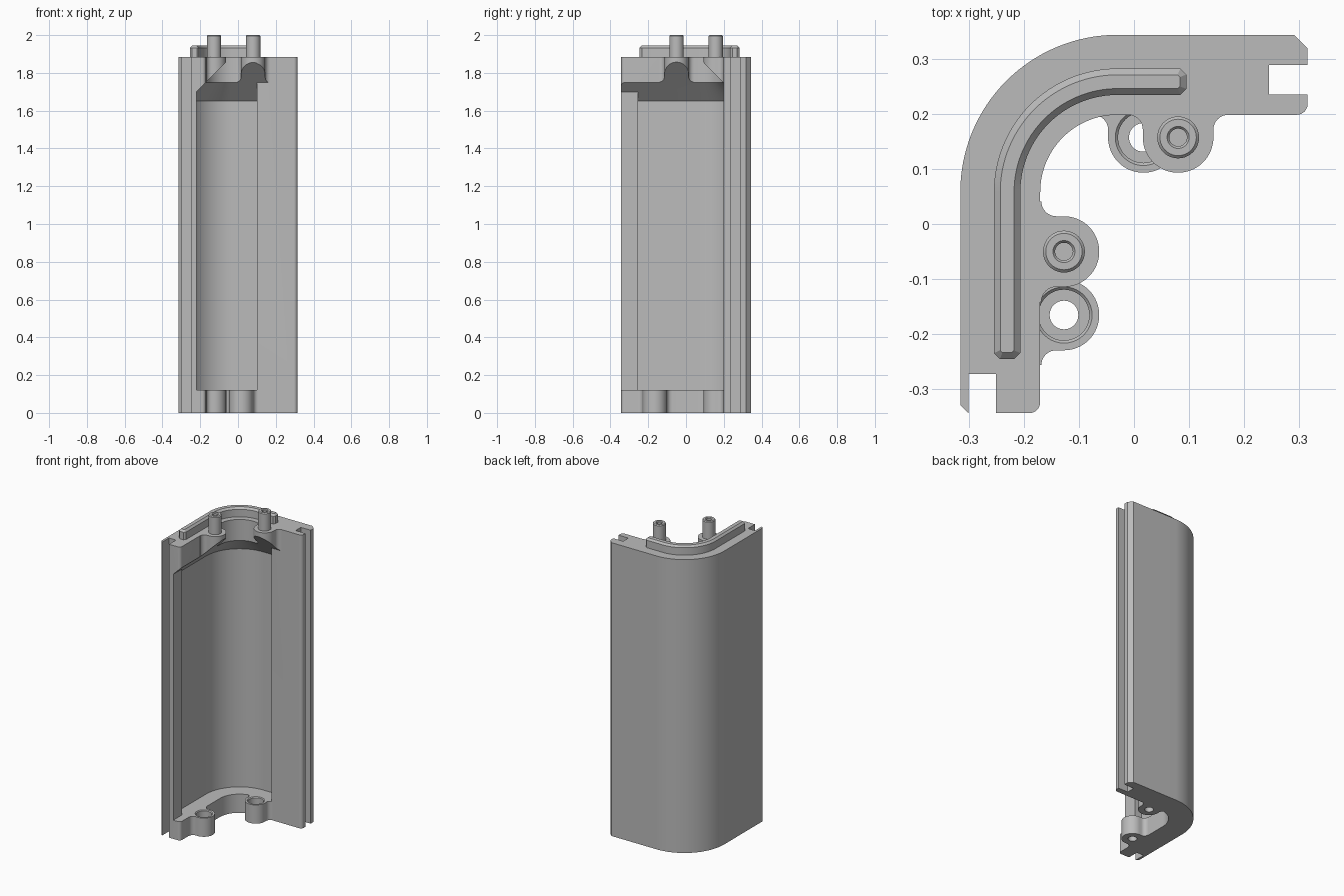
import bpy, bmesh
from math import cos, sin, radians

cube = bpy.data.objects.get("Cube")
if cube:
    bpy.data.objects.remove(cube, do_unlink=True)

grey = bpy.data.materials.new("plain grey")
grey.use_nodes = True
grey.diffuse_color = (0.5, 0.5, 0.5, 1)
grey.node_tree.nodes["Principled BSDF"].inputs["Base Color"].default_value = (0.5, 0.5, 0.5, 1)

# Bend centre and main heights
CX, CY = -0.03, 0.058
TOP, SHELF = 1.885, 0.12


def arc(cx, cy, r, a0, a1, n=16):
    steps = [radians(a0 + (a1 - a0) * i / n) for i in range(n + 1)]
    return [(cx + r * cos(a), cy + r * sin(a)) for a in steps]


def bend(r):
    return arc(CX, CY, r, 180, 90, 32)


def circle(cx, cy, r, n=40):
    return arc(cx, cy, r, 0, 360, n)[:-1]


def loft(name, rings):
    """Closed solid through (outline, height) rings of equal point count."""
    bm = bmesh.new()
    rows = [[bm.verts.new((x, y, z)) for x, y in pts] for pts, z in rings]
    n = len(rows[0])
    for a, b in zip(rows, rows[1:]):
        for i in range(n):
            j = (i + 1) % n
            bm.faces.new((a[i], a[j], b[j], b[i]))
    bm.faces.new(rows[0][::-1])
    bm.faces.new(rows[-1])
    bmesh.ops.recalc_face_normals(bm, faces=bm.faces)
    mesh = bpy.data.meshes.new(name)
    bm.to_mesh(mesh)
    bm.free()
    mesh.materials.append(grey)
    obj = bpy.data.objects.new(name, mesh)
    bpy.context.collection.objects.link(obj)
    return obj


def combine(target, tool, operation):
    mod = target.modifiers.new("combine", "BOOLEAN")
    mod.operation, mod.solver, mod.object = operation, "EXACT", tool
    bpy.context.view_layer.objects.active = target
    bpy.ops.object.modifier_apply(modifier=mod.name)
    bpy.data.objects.remove(tool, do_unlink=True)


def hollow(name, xe, ye, drop=0):
    """Inside space of the bend, with a ceiling sloped at 45 degrees."""
    def ring(r):
        return [(CX - r, ye)] + bend(r) + [(xe, CY + r), (xe, ye)]
    return loft(name, [(ring(0.24), SHELF), (ring(0.24), 1.65 - drop),
                       (ring(0.03), 1.86 - drop)])


def boss(name, cx, cy, side, z0, z1):
    """Round lug blended into the wall; side says which arm carries it."""
    r, f, wall = 0.064, 0.027, 0.041
    half = [(wall + 0.03, r + f)] + arc(wall - f, r + f, f, 0, -90, 8)
    half += arc(0, 0, r, 90, 180, 16)
    pts = half + [(u, -t) for u, t in half[-2::-1]]
    if side == "right":
        pts = [(cx - u, cy + t) for u, t in pts]
    else:
        pts = [(cx + t, cy + u) for u, t in pts]
    return loft(name, [(pts, z0), (pts, z1)])


# Curved corner body with panel slots at both ends
outline = [(-0.30, -0.343), (-0.315, -0.328)] + bend(0.285)
outline += [(0.29, 0.343), (0.315, 0.318), (0.315, 0.288), (0.245, 0.288),
            (0.245, 0.235), (0.315, 0.235)]
outline += arc(0.295, 0.218, 0.02, 0, -90, 8) + bend(0.14)[::-1]
outline += arc(-0.19, -0.323, 0.02, 0, -90, 8)
outline += [(-0.25, -0.343), (-0.25, -0.272), (-0.30, -0.272)]
body = loft("corner_body", [(outline, 0), (outline, TOP)])

# Lugs at the top and bottom
upper = [(-0.127, -0.05, "right"), (0.08, 0.157, "back")]
lower = [(-0.127, -0.165, "right"), (0.017, 0.157, "back")]
for x, y, side in upper:
    lug = boss("upper_lug", x, y, side, 1.66, TOP)
    combine(lug, hollow("lug_trim", 0.3, -0.255, 0.002), "DIFFERENCE")
    combine(body, lug, "UNION")
for x, y, side in lower:
    combine(body, boss("lower_lug", x, y, side, 0, SHELF), "UNION")

# Inner recess, and the shallower step at the end of the right arm
combine(body, hollow("recess", 0.10, -0.255), "DIFFERENCE")


def step(x):
    return [(x, -0.254), (0.3, -0.254), (0.3, -0.5), (x, -0.5)]


combine(body, loft("end_step", [(step(-0.22), SHELF), (step(-0.22), 1.70),
                                (step(-0.06), 1.86)]), "DIFFERENCE")

# Counterbored screw holes through the lower lugs
for x, y, side in lower:
    levels = [(0.026, -0.05), (0.026, 0.06), (0.046, 0.06), (0.046, 0.115), (0.056, 0.125)]
    combine(body, loft("screw_hole", [(circle(x, y, r), z) for r, z in levels]), "DIFFERENCE")

parts = [body]

# Hollow locating pins on the upper lugs
for (x, y, side), name in zip(upper, ("right_pin", "back_pin")):
    levels = [(0.038, 1.87), (0.038, 1.995), (0.033, 2), (0.02, 2), (0.016, 1.995), (0.016, 1.9)]
    parts.append(loft(name, [(circle(x, y, r), z) for r, z in levels]))


# Chamfered tongue along the top edge
def band(w, inset, c):
    ro, ri, xe, ye = 0.2 + w, 0.2 - w, 0.095 - inset, -0.245 + inset
    pts = [(CX - ro + c, ye), (CX - ro, ye + c)] + bend(ro)
    pts += [(xe - c, CY + ro), (xe, CY + ro - c), (xe, CY + ri + c), (xe - c, CY + ri)]
    return pts + bend(ri)[::-1] + [(CX - ri, ye + c), (CX - ri - c, ye)]


parts.append(loft("top_tongue", [(band(0.024, 0, 0.011), 1.87),
                                 (band(0.024, 0, 0.011), 1.933),
                                 (band(0.0125, 0.012, 0.004), 1.945)]))

for obj in parts:
    bpy.ops.object.select_all(action="DESELECT")
    obj.select_set(True)
    bpy.context.view_layer.objects.active = obj
    bpy.ops.object.shade_smooth_by_angle(angle=radians(25))
